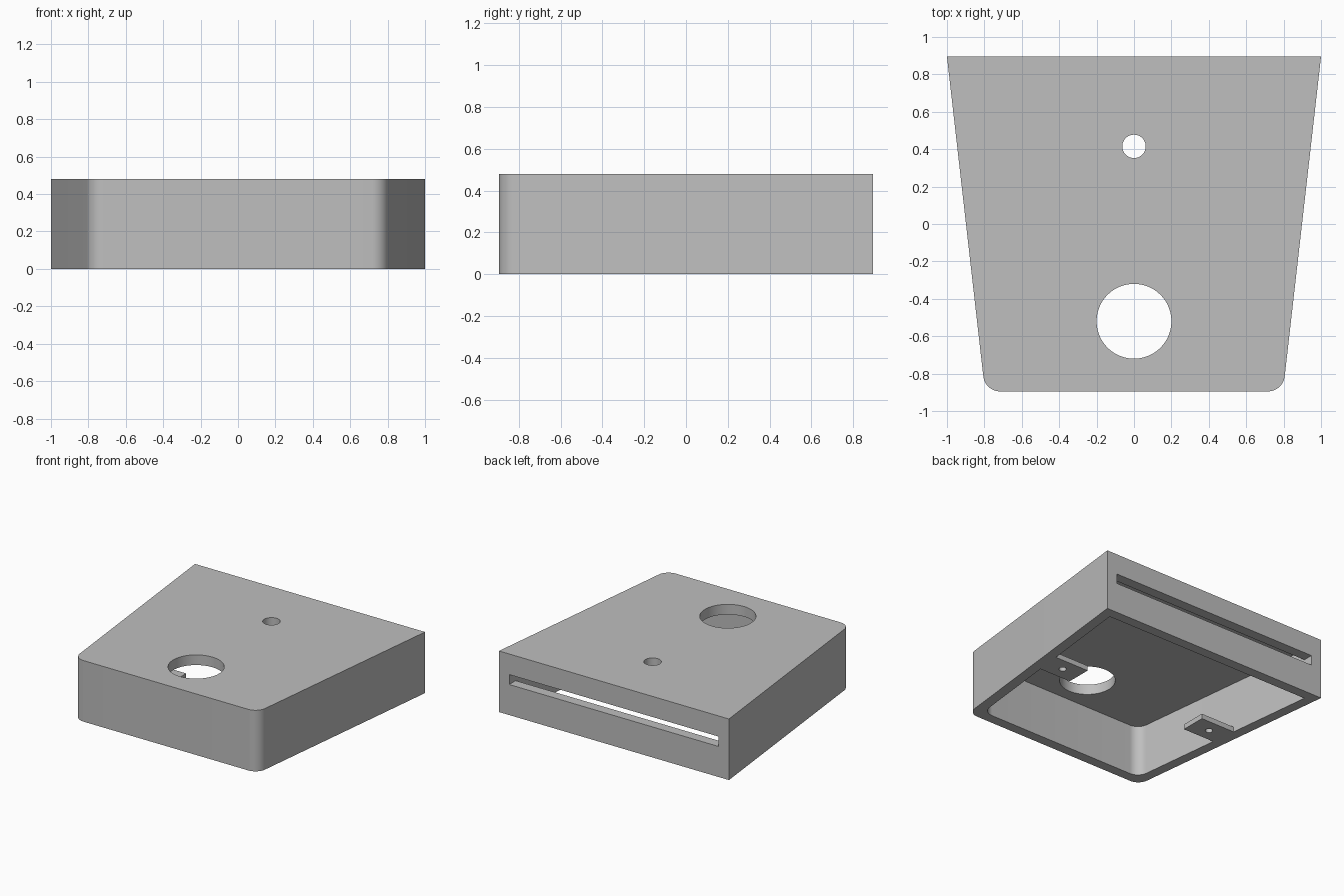
import bpy
import bmesh
import math

if "Cube" in bpy.data.objects:
    bpy.data.objects.remove(bpy.data.objects["Cube"], do_unlink=True)

HEIGHT, DEPTH, WALL = 0.48, 0.895, 0.08
SLOPE = 0.1137      # sideways taper of the side walls
RADIUS = 0.09       # rounding of the front corners

grey = bpy.data.materials.new("plain grey")
grey.use_nodes = True
grey.diffuse_color = (0.52, 0.52, 0.52, 1)
grey.node_tree.nodes["Principled BSDF"].inputs["Base Color"].default_value = grey.diffuse_color


def side_x(y, inset=0.0):
    """Half width of the tapered body at depth y."""
    return 1 - SLOPE * (DEPTH - y) - inset * math.sqrt(1 + SLOPE ** 2)


def prism(name, outline, z0, z1):
    """Extrude a counter-clockwise outline from z0 to z1."""
    bm = bmesh.new()
    face = bm.faces.new([bm.verts.new((x, y, z0)) for x, y in outline])
    top = bmesh.ops.extrude_face_region(bm, geom=[face])["geom"]
    moved = [v for v in top if isinstance(v, bmesh.types.BMVert)]
    bmesh.ops.translate(bm, verts=moved, vec=(0, 0, z1 - z0))
    bmesh.ops.recalc_face_normals(bm, faces=bm.faces)
    mesh = bpy.data.meshes.new(name)
    bm.to_mesh(mesh)
    bm.free()
    mesh.materials.append(grey)
    obj = bpy.data.objects.new(name, mesh)
    bpy.context.collection.objects.link(obj)
    return obj


def circle(x, y, radius, steps):
    return [(x + radius * math.cos(math.tau * i / steps),
             y + radius * math.sin(math.tau * i / steps)) for i in range(steps)]


def body_outline(inset, steps=12):
    """Tapered outline with square back corners and rounded front corners."""
    back, front = DEPTH - inset, inset - DEPTH
    lean = math.atan(SLOPE)
    cy = front + RADIUS
    cx = side_x(cy, inset + RADIUS)
    arc = []
    for i in range(steps + 1):
        a = -math.pi / 2 + (math.pi / 2 - lean) * i / steps
        arc.append((cx + RADIUS * math.cos(a), cy + RADIUS * math.sin(a)))
    half = arc + [(side_x(back, inset), back)]
    return half + [(-x, y) for x, y in reversed(half)]


def cut(target, cutters):
    """Subtract the cutters from the target, then discard them."""
    for cutter in cutters:
        cutter.hide_render = True
        mod = target.modifiers.new("cut", 'BOOLEAN')
        mod.operation, mod.solver, mod.object = 'DIFFERENCE', 'EXACT', cutter
    bpy.context.view_layer.update()
    graph = bpy.context.evaluated_depsgraph_get()
    mesh = bpy.data.meshes.new_from_object(target.evaluated_get(graph))
    target.modifiers.clear()
    target.data = mesh
    for cutter in cutters:
        bpy.data.objects.remove(cutter, do_unlink=True)


def smooth(obj):
    bpy.ops.object.select_all(action='DESELECT')
    obj.select_set(True)
    bpy.context.view_layer.objects.active = obj
    bpy.ops.object.shade_smooth_by_angle(angle=math.radians(30))


# Housing: hollow from below, two round holes on top, long slot in the back
housing = prism("housing", body_outline(0), 0, HEIGHT)
slot_w, slot_y = 0.91, DEPTH - WALL - 0.003
cut(housing, [
    prism("cavity_cutter", body_outline(WALL), -0.1, HEIGHT - WALL),
    prism("large_hole_cutter", circle(0, -0.52, 0.2, 64), 0.3, 0.6),
    prism("small_hole_cutter", circle(0, 0.415, 0.0625, 48), 0.3, 0.6),
    prism("slot_cutter", [(-slot_w, slot_y), (slot_w, slot_y), (slot_w, 1), (-slot_w, 1)],
          0.24, 0.318),
])
smooth(housing)

# Mounting tabs: flush with the bottom rim, one on each side wall
y0, y1, tip = -0.08, 0.12, 0.535
for name, s in (("left_tab", 1), ("right_tab", -1)):
    tab = prism(name, [(s * tip, y0), (s * side_x(y0, WALL), y0),
                       (s * side_x(y1, WALL), y1), (s * tip, y1)], 0, 0.04)
    cut(tab, [prism("screw_hole_cutter", circle(s * 0.685, 0.02, 0.027, 32), -0.1, 0.1)])
    smooth(tab)
